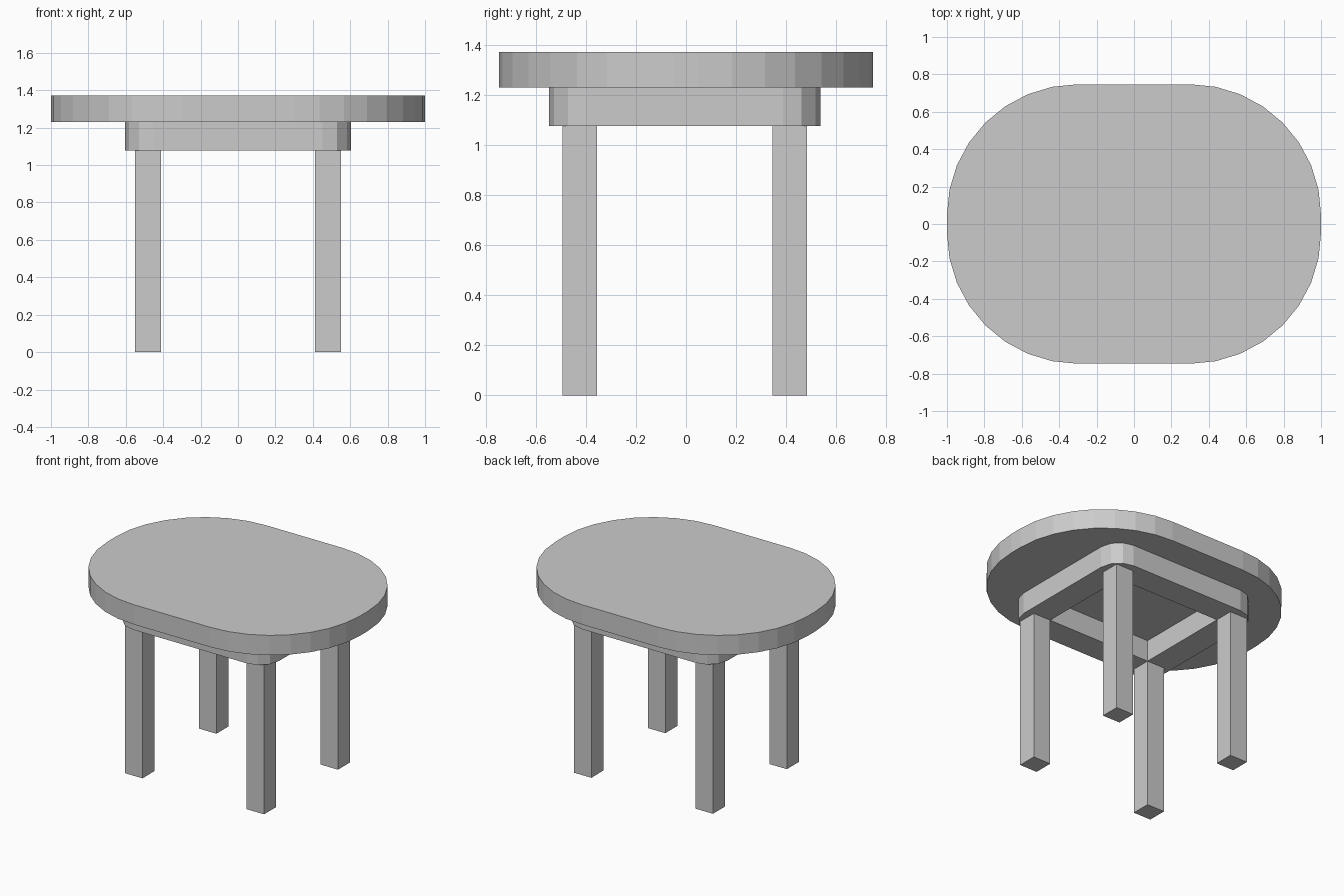
import bpy, bmesh
from math import cos, sin, pi

if "Cube" in bpy.data.objects:
    bpy.data.objects.remove(bpy.data.objects["Cube"])


def rounded_rect(hx, hy, r, segs):
    """Counter-clockwise outline of a rectangle with rounded corners."""
    pts = []
    for q, (sx, sy) in enumerate([(1, 1), (-1, 1), (-1, -1), (1, -1)]):
        for i in range(segs + 1):
            a = (q + i / segs) * pi / 2
            pts.append((sx * (hx - r) + r * cos(a), sy * (hy - r) + r * sin(a)))
    return pts


def finish(name, bm):
    bmesh.ops.recalc_face_normals(bm, faces=bm.faces)
    me = bpy.data.meshes.new(name)
    bm.to_mesh(me)
    bm.free()
    ob = bpy.data.objects.new(name, me)
    bpy.context.collection.objects.link(ob)
    return ob


def slab(name, outline, z0, z1, hole=None):
    """Extrude an outline from z0 to z1, optionally with a hole through it."""
    bm = bmesh.new()
    edges = []
    for loop in [outline] + ([hole] if hole else []):
        vs = [bm.verts.new((x, y, z0)) for x, y in loop]
        edges += [bm.edges.new((a, b)) for a, b in zip(vs, vs[1:] + vs[:1])]
    if hole:
        bmesh.ops.triangle_fill(bm, edges=edges, use_beauty=True)
    else:
        bm.faces.new(vs)
    ext = bmesh.ops.extrude_face_region(bm, geom=bm.faces[:], use_keep_orig=True)
    top = [g for g in ext["geom"] if isinstance(g, bmesh.types.BMVert)]
    bmesh.ops.translate(bm, verts=top, vec=(0, 0, z1 - z0))
    return finish(name, bm)


def rect(x0, x1, y0, y1):
    return [(x0, y0), (x1, y0), (x1, y1), (x0, y1)]


APRON_Z, TOP_Z, HEIGHT = 1.077, 1.23, 1.372
IN_X, IN_Y, OUT_X, OUT_Y = 0.413, 0.35, 0.552, 0.488
SHIFT_Y = -0.005

# Table top with large rounded ends
slab("table_top", rounded_rect(1.0, 0.747, 0.7, 8), TOP_Z, HEIGHT)

# Hollow apron frame, rounded outside and square inside
apron = slab("apron", rounded_rect(0.603, 0.542, 0.15, 3), APRON_Z, TOP_Z,
             rect(-IN_X, IN_X, -IN_Y, IN_Y))
apron.location.y = SHIFT_Y

# Four square legs
for sy, row in ((-1, "front"), (1, "back")):
    for sx, side in ((-1, "left"), (1, "right")):
        xs = sorted((sx * IN_X, sx * OUT_X))
        ys = sorted((sy * IN_Y, sy * OUT_Y))
        leg = slab(f"{row}_{side}_leg", rect(*xs, *ys), 0, APRON_Z)
        leg.location.y = SHIFT_Y
